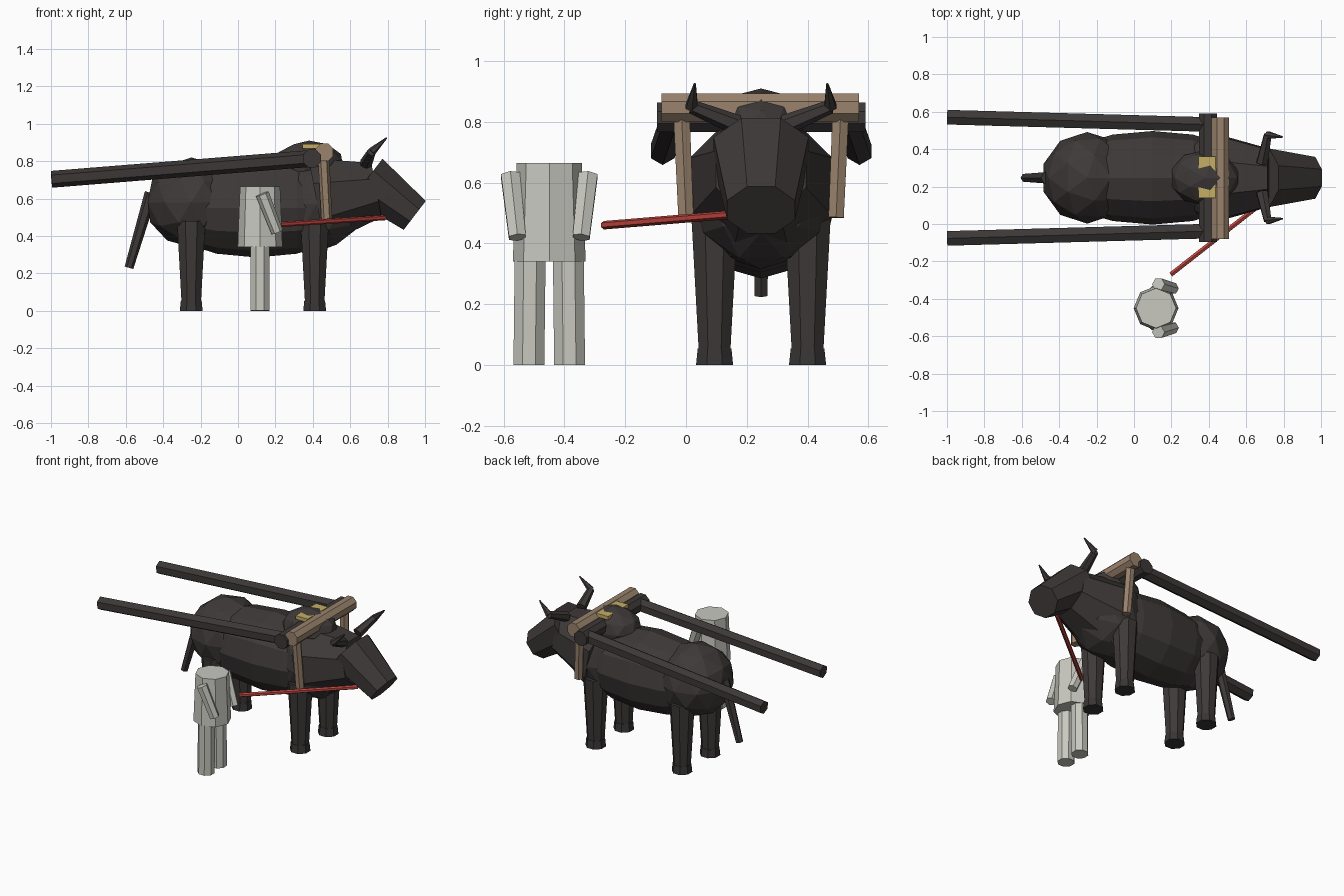
import bpy, bmesh, math
from mathutils import Vector, Matrix

if "Cube" in bpy.data.objects:
    bpy.data.objects.remove(bpy.data.objects["Cube"], do_unlink=True)


def material(name, r, g, b):
    m = bpy.data.materials.new(name)
    m.use_nodes = True
    m.diffuse_color = (r, g, b, 1)
    bsdf = m.node_tree.nodes["Principled BSDF"]
    bsdf.inputs["Base Color"].default_value = (r, g, b, 1)
    bsdf.inputs["Roughness"].default_value = 0.9
    return m


HIDE = material("dark_hide", 0.048, 0.041, 0.040)
HOOF = material("dark_hoof", 0.040, 0.035, 0.035)
POLE = material("dark_wood", 0.046, 0.039, 0.038)
WOOD = material("tan_wood", 0.32, 0.225, 0.15)
PAD = material("straw_yellow", 0.55, 0.42, 0.13)
ROPE = material("red_rope", 0.53, 0.06, 0.05)
CLOTH = material("pale_cloth", 0.58, 0.58, 0.53)


def finish(name, bm, mat):
    bmesh.ops.recalc_face_normals(bm, faces=bm.faces)
    mesh = bpy.data.meshes.new(name)
    bm.to_mesh(mesh)
    bm.free()
    mesh.materials.append(mat)
    obj = bpy.data.objects.new(name, mesh)
    bpy.context.collection.objects.link(obj)
    return obj


def rod(name, a, b, r1, r2, sides, mat, flat=True, wide=1.0):
    """Tapered prism from a to b; flat turns a face, not a corner, upward."""
    a, b = Vector(a), Vector(b)
    w = (b - a).normalized()
    side = Vector((0, 1, 0)) if abs(w.y) < 0.9 else Vector((1, 0, 0))
    v = w.cross(side).normalized()
    u = v.cross(w)
    frame = Matrix((u, v, w)).transposed().to_4x4()
    turn = math.pi / 2 + (math.pi / sides if flat else 0)
    bm = bmesh.new()
    bmesh.ops.create_cone(bm, cap_ends=True, segments=sides, radius1=r1,
                          radius2=r2, depth=(b - a).length)
    # the cone starts with a corner on one axis, so turn it before placing
    place = (Matrix.Translation((a + b) / 2) @ frame
             @ Matrix.Diagonal((wide, 1, 1, 1)) @ Matrix.Rotation(turn, 4, 'Z'))
    bm.transform(place)
    return finish(name, bm, mat)


def ball(name, centre, radii, mat):
    bm = bmesh.new()
    bmesh.ops.create_icosphere(bm, subdivisions=2, radius=1)
    bm.transform(Matrix.Translation(centre) @ Matrix.Diagonal((*radii, 1)))
    return finish(name, bm, mat)


MID = 0.247  # centre line of the animal

# Trunk: long barrel with rump, shoulder and hump
bm = bmesh.new()
bmesh.ops.create_uvsphere(bm, u_segments=12, v_segments=8, radius=1)
bm.transform(Matrix.Translation((0.1, MID, 0.55))
             @ Matrix.Diagonal((0.56, 0.25, 0.265, 1))
             @ Matrix.Rotation(math.pi / 2, 4, 'Y'))
finish("barrel", bm, HIDE)
ball("rump", (-0.25, MID, 0.58), (0.245, 0.245, 0.24), HIDE)
ball("shoulder", (0.42, MID, 0.57), (0.25, 0.235, 0.255), HIDE)
ball("hump", (0.38, MID, 0.78), (0.19, 0.15, 0.13), HIDE)

# Neck and head
rod("neck", (0.42, MID, 0.585), (0.74, MID, 0.645), 0.255, 0.16, 8, HIDE)
rod("head", (0.69, MID, 0.705), (0.945, MID, 0.51), 0.147, 0.105, 8, HIDE,
    wide=1.15)

# Horns, legs and hooves on both sides
for s, label in ((-1, "right"), (1, "left")):
    base = (0.685, MID + s * 0.08, 0.79)
    elbow = (0.715, MID + s * 0.228, 0.85)
    tip = (0.795, MID + s * 0.218, 0.925)
    rod(label + "_horn_base", base, elbow, 0.034, 0.023, 6, HIDE)
    rod(label + "_horn_tip", elbow, tip, 0.023, 0.004, 6, HIDE)
    y = MID + s * 0.153
    for x, end in ((0.41, "front"), (-0.25, "hind")):
        rod(f"{label}_{end}_leg", (x, y, 0.04), (x, y, 0.48),
            0.056, 0.082, 8, HIDE)
        rod(f"{label}_{end}_hoof", (x, y, 0), (x, y, 0.055),
            0.066, 0.060, 8, HOOF)

rod("tail", (-0.465, MID, 0.63), (-0.583, MID, 0.23), 0.034, 0.024, 6, HIDE)

# Hauling shafts joined by a dark crossbar
rod("crossbar", (0.395, -0.095, 0.815), (0.395, 0.59, 0.815),
    0.052, 0.052, 8, POLE)
for s, label in ((-1, "right"), (1, "left")):
    rod(label + "_shaft", (-0.997, MID + s * 0.324, 0.703),
        (0.4, MID + s * 0.285, 0.815), 0.045, 0.045, 6, POLE)

# Yoke: beam with two posts, and a pad behind it
rod("yoke_beam", (0.462, -0.08, 0.847), (0.462, 0.57, 0.847),
    0.051, 0.051, 8, WOOD)
for s, label in ((-1, "right"), (1, "left")):
    rod(label + "_yoke_post", (0.475, MID + s * 0.247, 0.485),
        (0.457, MID + s * 0.262, 0.83), 0.029, 0.031, 6, WOOD)
bm = bmesh.new()
bmesh.ops.create_cube(bm, size=1)
bm.transform(Matrix.Translation((0.39, 0.25, 0.881))
             @ Matrix.Diagonal((0.092, 0.222, 0.024, 1)))
finish("yoke_pad", bm, PAD)

# Lead rope from the muzzle to the handler
rod("lead_rope", (0.197, -0.27, 0.46), (0.785, 0.19, 0.498),
    0.014, 0.014, 6, ROPE)

# Handler
HX, HY = 0.118, -0.45
rod("handler_torso", (HX, HY, 0.34), (HX, HY, 0.665), 0.12, 0.107, 8, CLOTH,
    flat=False)
for s, label in ((-1, "right"), (1, "left")):
    rod(f"handler_{label}_leg", (HX, HY + s * 0.067, 0),
        (HX, HY + s * 0.063, 0.345), 0.055, 0.055, 8, CLOTH)
    rod(f"handler_{label}_arm", (0.13, HY + s * 0.128, 0.625),
        (0.21, HY + s * 0.105, 0.42), 0.036, 0.032, 6, CLOTH)
